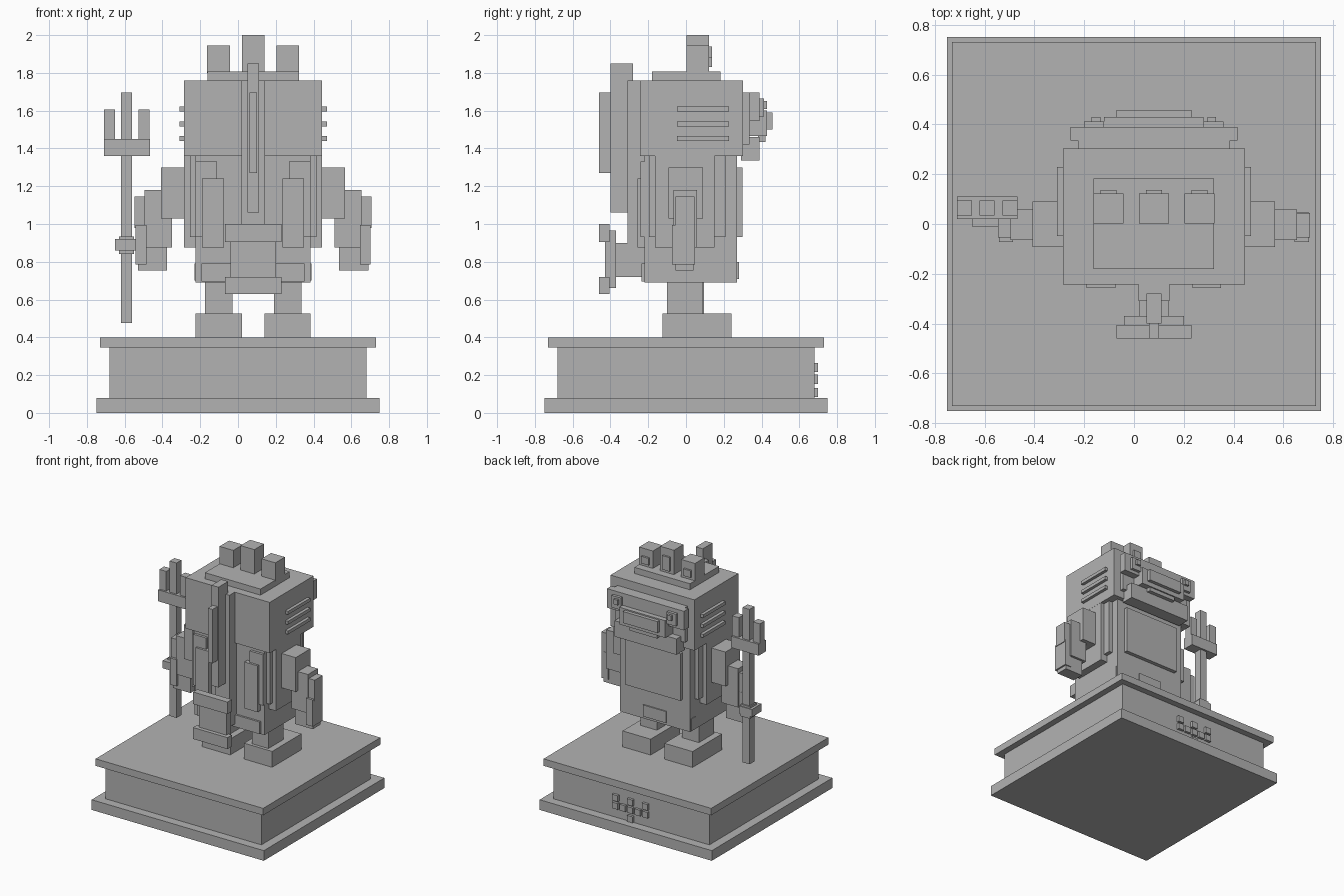
import bpy

grey = bpy.data.materials.new("stone grey")
grey.diffuse_color = (0.45, 0.45, 0.45, 1)
CX = 0.08  # the figure's own mirror plane


def box(name, x0, x1, y0, y1, z0, z1):
    bpy.ops.mesh.primitive_cube_add(size=1)
    o = bpy.context.object
    o.name = name
    for v in o.data.vertices:
        c = v.co
        v.co = (x1 if c.x > 0 else x0, y1 if c.y > 0 else y0, z1 if c.z > 0 else z0)
    o.data.materials.append(grey)
    return o


def mid(name, half, *yz):
    """Box centred on the figure's mirror plane."""
    box(name, CX - half, CX + half, *yz)


def pair(name, d0, d1, *yz):
    """Two boxes mirrored across the figure's mirror plane."""
    box(name + "_right", CX + d0, CX + d1, *yz)
    box(name + "_left", CX - d1, CX - d0, *yz)


# Plinth
box("plinth_foot", -.75, .75, -.75, .75, 0, .08)
box("plinth_block", -.68, .68, -.68, .68, .08, .345)
box("plinth_top", -.73, .73, -.73, .73, .345, .40)

# Small raised blocks on the plinth
for row, (z, cols) in enumerate([(.24, (-2, 0, 2)), (.178, (-2, -1, 0, 1, 2)), (.108, (0,))]):
    for c in cols:
        x = c * .065
        box(f"plinth_stud_{row}", x - .025, x + .025, .67, .70, z - .024, z + .024)

# Legs
pair("foot", .06, .305, -.125, .24, .40, .525)
pair("shin", .11, .255, -.10, .09, .525, .69)

# Torso
mid("torso", .305, -.22, .27, .69, 1.36)
mid("torso_side_trim", .335, -.195, .21, .93, 1.36)
pair("side_panel", .30, .365, -.165, .15, .875, 1.36)
mid("chest_plate", .24, .26, .30, .93, 1.30)
mid("belt_back", .273, -.235, -.21, .695, .79)
mid("belt_side", .31, .21, .26, .70, .79)
mid("belt_front", .10, .25, .28, .71, .80)
pair("back_panel", .19, .305, -.24, -.21, .93, 1.33)
pair("back_plate", .155, .27, -.257, -.21, .875, 1.24)

# Spine, fin and tail
mid("spine", .062, -.31, -.20, .90, 1.76)
mid("fin", .03, -.40, -.28, 1.06, 1.85)
mid("fin_edge", .02, -.46, -.39, 1.27, 1.695)
mid("tail_root", .06, -.38, -.20, .72, .90)
mid("tail", .12, -.43, -.37, .66, .965)
mid("tail_upper_fin", .15, -.46, -.405, .905, 1.0)
mid("tail_lower_fin", .15, -.46, -.405, .63, .72)

# Arms
pair("upper_arm", .30, .487, -.092, .09, 1.03, 1.30)
pair("forearm", .43, .575, -.065, .058, .875, 1.18)
pair("forearm_guard", .57, .627, -.055, .045, .98, 1.145)
pair("hand", .455, .61, -.055, .04, .755, .99)
pair("hand_guard", .565, .622, -.073, .047, .785, .995)

# Head
mid("head", .366, -.243, .303, 1.36, 1.76)
for z in (1.453, 1.53, 1.608):
    mid("gill", .39, -.048, .228, z - .013, z + .013)
mid("head_cap", .242, -.18, .182, 1.76, 1.808)
for d, top in ((-.183, 1.945), (0, 2.0), (.183, 1.945)):
    x = CX + d
    box("crest", x - .06, x + .06, .003, .122, 1.80, top)
    box("crest_plate", x - .032, x + .032, .11, .137, 1.83, top - .06)

# Face
mid("face_back", .305, .29, .335, 1.42, 1.695)
mid("brow", .335, .335, .39, 1.545, 1.695)
mid("jaw", .27, .29, .39, 1.335, 1.46)
mid("snout", .20, .30, .43, 1.465, 1.60)
mid("nose", .15, .42, .457, 1.50, 1.59)
mid("lip", .12, .38, .42, 1.435, 1.47)
pair("eye", .20, .28, .38, .412, 1.57, 1.665)
pair("pupil", .215, .25, .40, .43, 1.61, 1.65)

# Trident
box("trident_shaft", -.62, -.56, .035, .095, .475, 1.695)
box("trident_crossbar", -.71, -.467, .02, .11, 1.36, 1.45)
for x in (-.68, -.498):
    box("trident_prong", x - .03, x + .03, .035, .095, 1.44, 1.605)
box("trident_grip", -.63, -.55, .025, .105, .84, .935)
box("trident_collar", -.65, -.54, -.01, .11, .86, .92)
